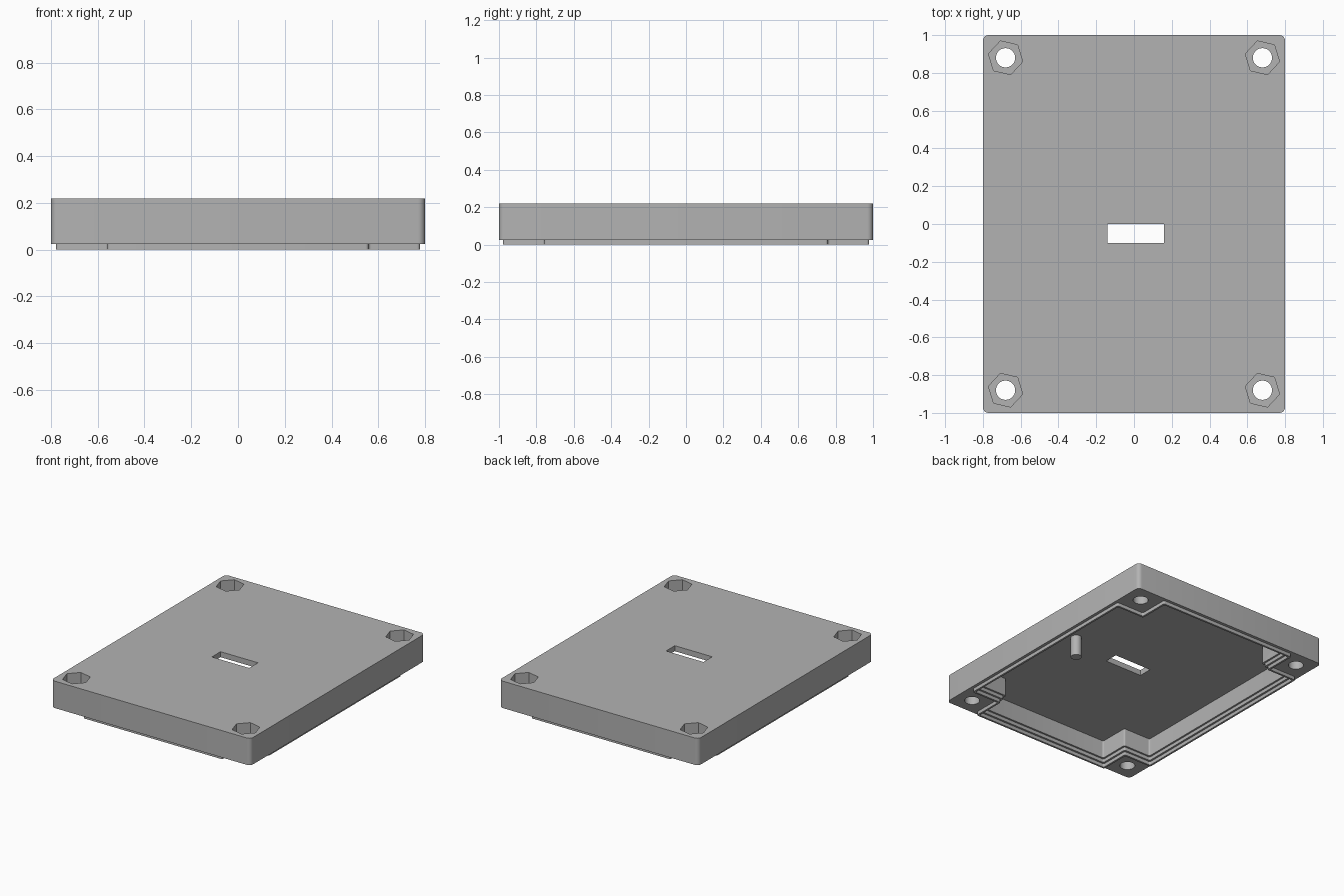
import bpy, bmesh, math

cube = bpy.data.objects.get("Cube")
if cube:
    bpy.data.objects.remove(cube, do_unlink=True)

grey = bpy.data.materials.new("plain_grey")
grey.use_nodes = True
colour = (0.45, 0.45, 0.45, 1)
grey.diffuse_color = colour
grey.node_tree.nodes["Principled BSDF"].inputs["Base Color"].default_value = colour


def prism(name, points, z0, z1, radius=0):
    """Extrude a flat outline upwards and round its upright edges."""
    bm = bmesh.new()
    face = bm.faces.new([bm.verts.new((x, y, z0)) for x, y in points])
    geom = bmesh.ops.extrude_face_region(bm, geom=[face])["geom"]
    top = [v for v in geom if isinstance(v, bmesh.types.BMVert)]
    bmesh.ops.translate(bm, verts=top, vec=(0, 0, z1 - z0))
    bmesh.ops.recalc_face_normals(bm, faces=bm.faces[:])
    if radius:
        upright = [e for e in bm.edges if abs(e.verts[0].co.z - e.verts[1].co.z) > 1e-4]
        bmesh.ops.bevel(bm, geom=upright, offset=radius, segments=5,
                        profile=0.5, affect='EDGES')
    mesh = bpy.data.meshes.new(name)
    bm.to_mesh(mesh)
    bm.free()
    mesh.materials.append(grey)
    obj = bpy.data.objects.new(name, mesh)
    bpy.context.collection.objects.link(obj)
    return obj


def rectangle(x0, x1, y0, y1):
    return [(x0, y0), (x1, y0), (x1, y1), (x0, y1)]


def polygon(cx, cy, r, sides, turn=0):
    angles = [turn + math.tau * i / sides for i in range(sides)]
    return [(cx + r * math.cos(a), cy + r * math.sin(a)) for a in angles]


def notched(inset):
    """Rectangle with square corners removed around the screw holes."""
    x, y = 0.8 - inset, 1 - inset
    a, b = x - 0.22, y - 0.22
    quarter = [(x, b), (a, b), (a, y)]
    points = []
    for sx, sy in ((1, 1), (-1, 1), (-1, -1), (1, -1)):
        part = [(sx * px, sy * py) for px, py in quarter]
        points += part if sx * sy > 0 else part[::-1]
    return points


def combine(target, tool, operation):
    mod = target.modifiers.new(operation.lower(), 'BOOLEAN')
    mod.operation = operation
    mod.solver = 'EXACT'
    mod.object = tool
    bpy.ops.object.select_all(action='DESELECT')
    bpy.context.view_layer.objects.active = target
    target.select_set(True)
    bpy.ops.object.modifier_apply(modifier=mod.name)
    bpy.data.objects.remove(tool, do_unlink=True)


# Outer shell with its locating lip
shell = prism("enclosure_shell", rectangle(-0.8, 0.8, -1, 1), 0.025, 0.22, 0.03)
combine(shell, prism("lip", notched(0.022), 0, 0.06, 0.012), 'UNION')

# Stepped rim and main cavity
for inset, depth in ((0.036, 0.025), (0.05, 0.05), (0.063, 0.18)):
    combine(shell, prism("cavity", notched(inset), -0.1, depth, 0.012), 'DIFFERENCE')

# Cable slot
combine(shell, prism("slot", rectangle(-0.14, 0.16, -0.1, 0), 0.1, 0.3), 'DIFFERENCE')

# Screw holes with nut pockets
for sx in (-1, 1):
    for sy in (-1, 1):
        x, y = sx * 0.68, sy * 0.88
        combine(shell, prism("hole", polygon(x, y, 0.051, 32), -0.1, 0.3), 'DIFFERENCE')
        hexagon = polygon(x, y, 0.093, 6, math.radians(-13))
        combine(shell, prism("nut_pocket", hexagon, 0.1, 0.3), 'DIFFERENCE')

# Support pin under the ceiling
pin = prism("support_pin", polygon(0.515, 0.01, 0.037, 32), 0.03, 0.185)

for obj in (shell, pin):
    bpy.ops.object.select_all(action='DESELECT')
    bpy.context.view_layer.objects.active = obj
    obj.select_set(True)
    bpy.ops.object.shade_smooth_by_angle(angle=math.radians(30))
